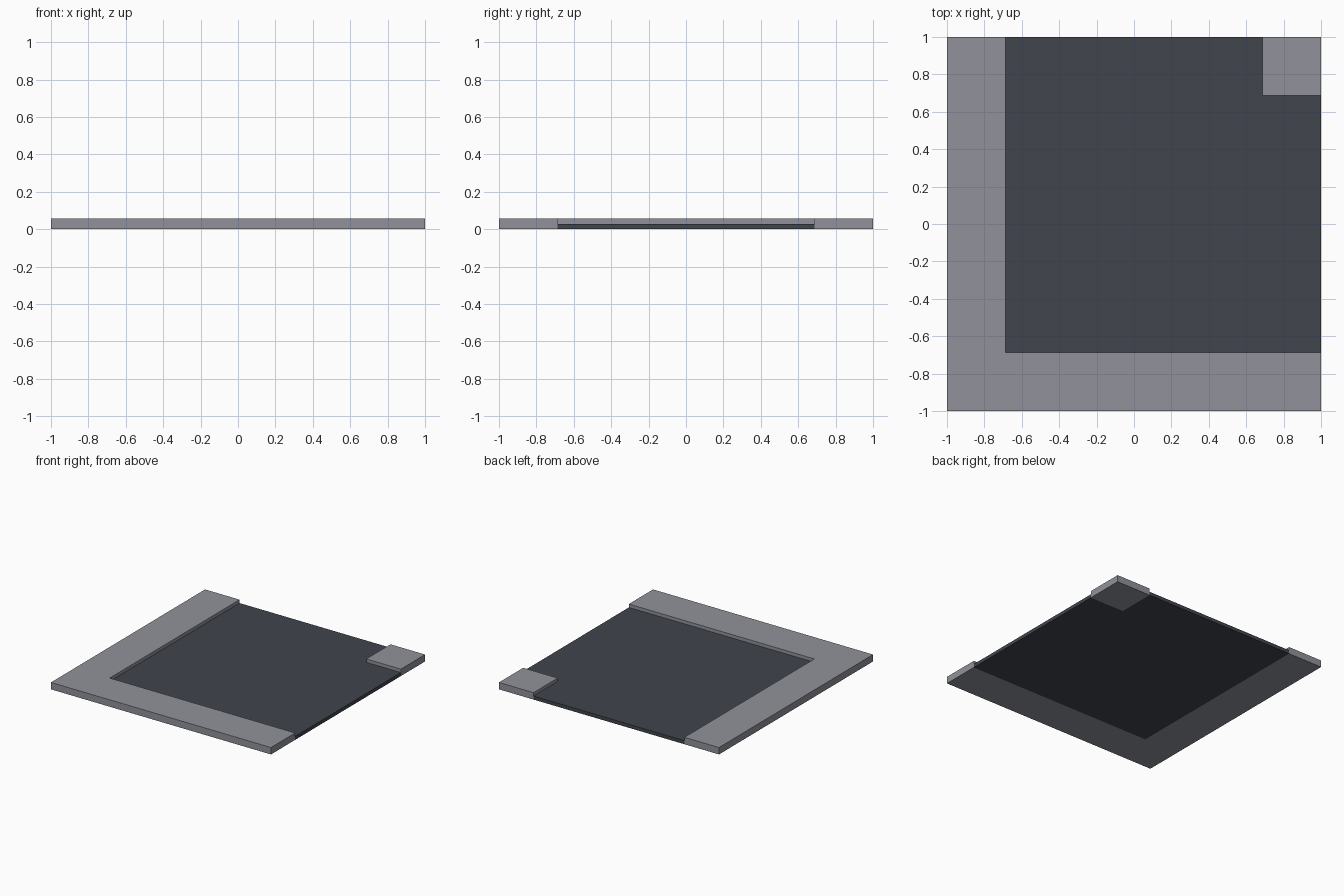
import bpy
import bmesh

cube = bpy.data.objects.get("Cube")
if cube:
    bpy.data.objects.remove(cube, do_unlink=True)

EDGE = 1.0         # half width of the tile
KERB = 0.686       # where pavement meets road
PAVEMENT_TOP = 0.057
ROAD_TOP = 0.029


def make_material(name, colour):
    mat = bpy.data.materials.new(name)
    mat.use_nodes = True
    mat.diffuse_color = colour
    mat.node_tree.nodes["Principled BSDF"].inputs["Base Color"].default_value = colour
    return mat


def slab(name, outline, height, mat):
    """Extrude a flat outline up from the ground."""
    bm = bmesh.new()
    base = bm.faces.new([bm.verts.new((x, y, 0)) for x, y in outline])
    top = bmesh.ops.extrude_face_region(bm, geom=[base], use_keep_orig=True)
    verts = [v for v in top["geom"] if isinstance(v, bmesh.types.BMVert)]
    bmesh.ops.translate(bm, verts=verts, vec=(0, 0, height))
    bmesh.ops.recalc_face_normals(bm, faces=bm.faces)
    mesh = bpy.data.meshes.new(name)
    bm.to_mesh(mesh)
    bm.free()
    mesh.materials.append(mat)
    obj = bpy.data.objects.new(name, mesh)
    bpy.context.collection.objects.link(obj)
    return obj


concrete = make_material("pavement grey", (0.285, 0.29, 0.325, 1))
asphalt = make_material("asphalt dark grey", (0.052, 0.06, 0.075, 1))

# Raised pavement around the outside of the bend
slab("outer_pavement",
     [(-EDGE, -EDGE), (EDGE, -EDGE), (EDGE, -KERB),
      (-KERB, -KERB), (-KERB, EDGE), (-EDGE, EDGE)],
     PAVEMENT_TOP, concrete)

# Small pavement square on the inside of the bend
slab("inner_pavement",
     [(KERB, KERB), (EDGE, KERB), (EDGE, EDGE), (KERB, EDGE)],
     PAVEMENT_TOP, concrete)

# Sunken road turning between the two pavements
slab("road",
     [(-KERB, -KERB), (EDGE, -KERB), (EDGE, KERB),
      (KERB, KERB), (KERB, EDGE), (-KERB, EDGE)],
     ROAD_TOP, asphalt)
